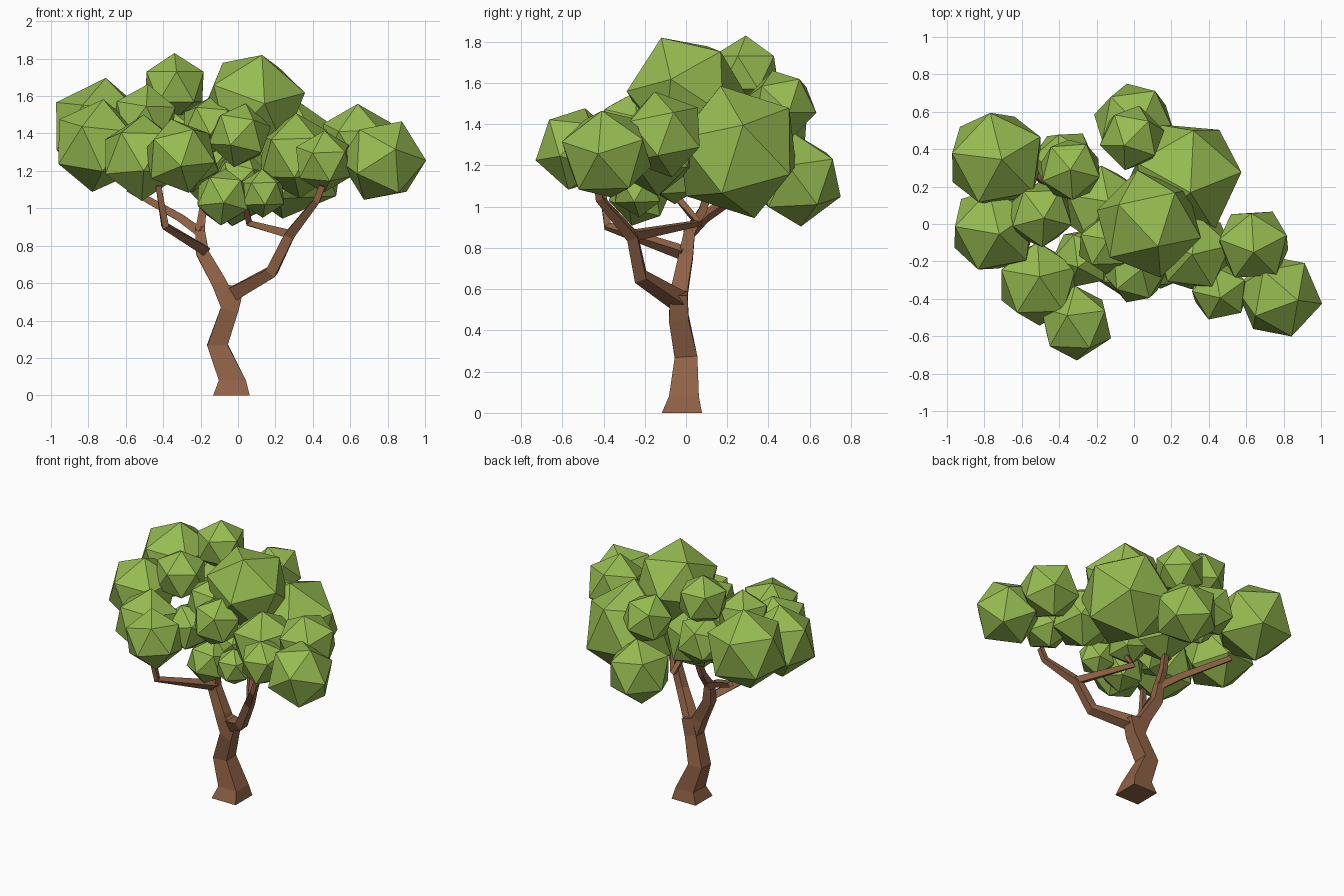
import bpy, bmesh, math, random
from mathutils import Vector, Euler, Matrix

if "Cube" in bpy.data.objects:
    bpy.data.objects.remove(bpy.data.objects["Cube"])

random.seed(4)


def material(name, color):
    m = bpy.data.materials.new(name)
    m.diffuse_color = (*color, 1)
    m.use_nodes = True
    m.node_tree.nodes["Principled BSDF"].inputs["Base Color"].default_value = m.diffuse_color
    return m


BARK = material("bark brown", (0.28, 0.122, 0.06))
LEAF = material("leaf green", (0.31, 0.50, 0.082))


def finish(bm, name, mat):
    bmesh.ops.recalc_face_normals(bm, faces=bm.faces)
    me = bpy.data.meshes.new(name)
    bm.to_mesh(me)
    bm.free()
    me.materials.append(mat)
    ob = bpy.data.objects.new(name, me)
    bpy.context.collection.objects.link(ob)


def limb(name, path):
    """Four-sided tapering tube; path holds (x, y, z, width)."""
    bm = bmesh.new()
    pts = [Vector(p[:3]) for p in path]
    rings = []
    for i, p in enumerate(pts):
        before = (p - pts[i - 1]).normalized() if i else Vector()
        after = (pts[i + 1] - p).normalized() if i + 1 < len(pts) else Vector()
        t = (before + after).normalized()
        if p.z < 0.1:
            t = Vector((0, 0, 1))
        v = Vector((0, 1, 0))
        v = (v - t * v.dot(t)).normalized()
        u = v.cross(t)
        h = path[i][3] / 2
        rings.append([bm.verts.new(p + u * a * h + v * b * h)
                      for a, b in ((-1, -1), (1, -1), (1, 1), (-1, 1))])
    for r, s in zip(rings, rings[1:]):
        for k in range(4):
            j = (k + 1) % 4
            bm.faces.new((r[k], r[j], s[j], s[k]))
    bm.faces.new(rings[0])
    bm.faces.new(rings[-1])
    finish(bm, name, BARK)


# Trunk with flared foot
limb("trunk", [(-.035, -.02, 0, .195), (-.03, -.01, .08, .145),
               (-.11, 0, .27, .11), (-.045, -.035, .46, .095),
               (-.01, -.035, .58, .085)])

# Left fork and its twigs
limb("left_branch", [(-.05, -.035, .48, .085), (-.1, -.03, .6, .08),
                     (-.19, 0, .76, .068), (-.205, .02, .9, .05)])
limb("left_front_twig", [(-.18, -.01, .775, .052), (-.39, -.38, .905, .036),
                         (-.425, -.41, 1.12, .03)])
limb("left_back_twig", [(-.2, .01, .87, .05), (-.31, .09, .95, .042),
                        (-.58, .31, 1.1, .033)])
limb("left_upper_twig", [(-.205, .01, .87, .05), (-.19, .08, .98, .04),
                         (-.17, .13, 1.13, .033)])

# Right fork and its twigs
limb("right_branch", [(-.03, -.03, .54, .078), (.18, -.22, .66, .06),
                      (.275, -.26, .855, .053), (.42, -.42, 1.04, .036),
                      (.45, -.43, 1.12, .033)])
limb("right_inner_twig", [(.28, -.26, .86, .046), (.06, .06, .92, .034),
                          (.035, -.03, 1.03, .03)])

# Leaf clumps: x, y, z, half width
CLUMPS = [
    (-.735, .345, 1.415, .26), (-.75, -.03, 1.335, .23), (-.5, .05, 1.48, .17),
    (-.51, -.32, 1.27, .215), (-.31, -.53, 1.28, .19), (-.34, .29, 1.65, .165),
    (-.37, .33, 1.38, .17), (0, .54, 1.13, .21), (-.01, .46, 1.49, .165),
    (.27, .25, 1.265, .305), (.08, 0, 1.555, .27), (.64, -.11, 1.35, .195),
    (.775, -.385, 1.255, .215), (.46, -.36, 1.25, .155), (.32, -.15, 1.28, .21),
    (.01, -.26, 1.39, .16), (-.08, -.22, 1.06, .145), (.13, -.23, 1.08, .12),
    (-.27, -.18, 1.25, .16), (-.15, -.11, 1.44, .15), (-.17, .1, 1.26, .21),
    (.01, -.06, 1.16, .14),
]
# Tilt about x and y of the clumps whose top corner is plain to see
TILT = {1: (0, .1), 2: (.1, .12), 3: (.1, .1), 6: (0, 0), 10: (.25, .1),
        11: (.42, .18), 12: (.2, 0), 13: (.1, .45)}
for n, (x, y, z, r) in enumerate(CLUMPS, 1):
    bm = bmesh.new()
    rx, ry, rz = (random.uniform(-.3, .3), random.uniform(-.3, .3),
                  random.uniform(0, math.tau / 5))
    rx, ry = TILT.get(n, (rx, ry))
    turn = (Euler((rx, ry, 0)).to_matrix() @ Euler((0, 0, rz)).to_matrix()).to_4x4()
    bmesh.ops.create_icosphere(bm, subdivisions=1, radius=r * 1.09,
                               matrix=Matrix.Translation((x, y, z)) @ turn)
    finish(bm, f"leaf_clump_{n}", LEAF)
